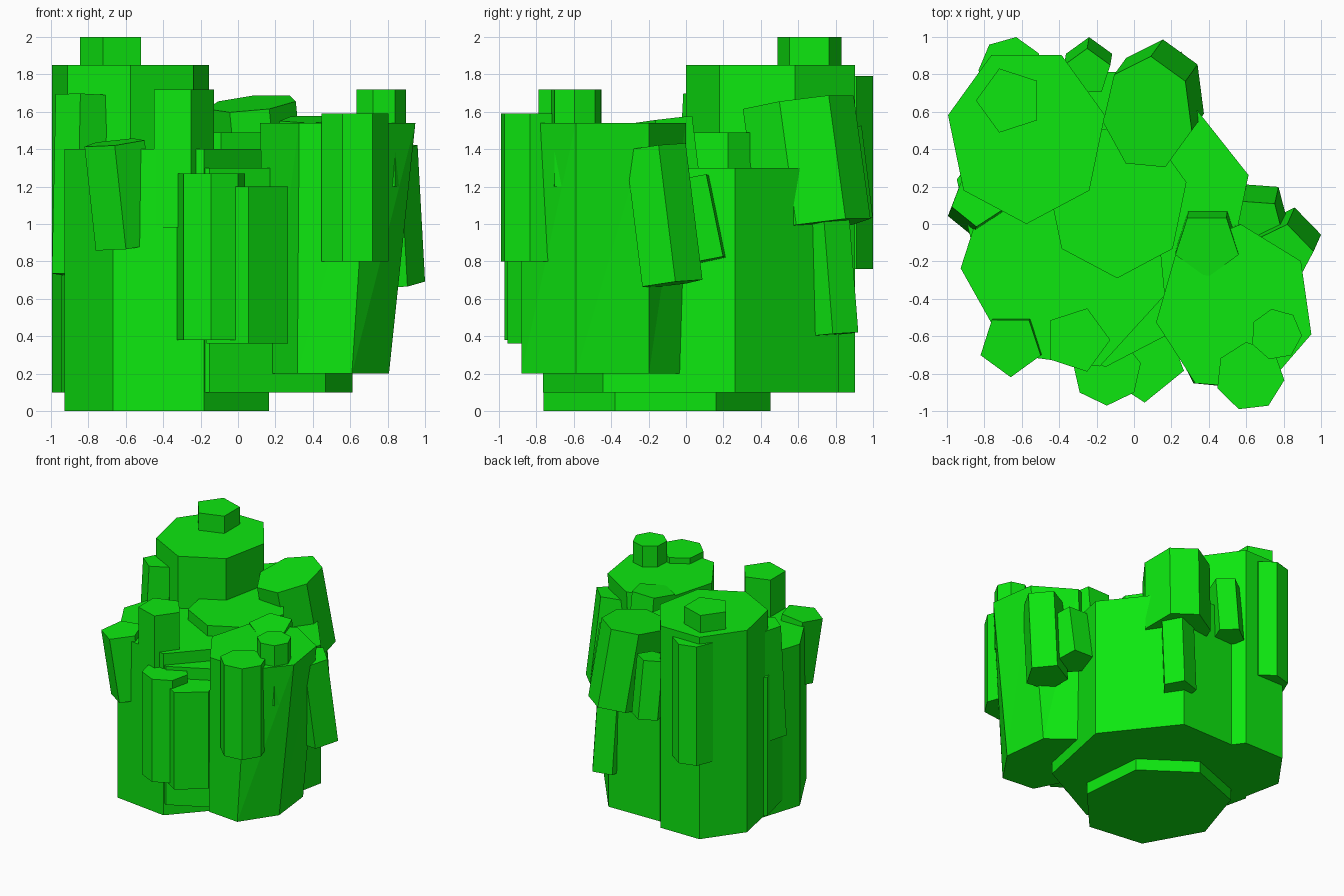
import bpy, bmesh
from math import radians, cos, sin
from mathutils import Vector

if "Cube" in bpy.data.objects:
    bpy.data.objects.remove(bpy.data.objects["Cube"])

green = bpy.data.materials.new("green")
green.diffuse_color = (0.004, 0.8, 0.005, 1)
green.use_nodes = True
green.node_tree.nodes["Principled BSDF"].inputs["Base Color"].default_value = green.diffuse_color


def prism(name, bottom, top, r, sides, rot, flare=None):
    """Faceted column from bottom to top centre; ends square to its axis unless flared."""
    bottom, top = Vector(bottom), Vector(top)
    rx, ry = r if isinstance(r, tuple) else (r, r)
    tilt = Vector((0, 0, 1)).rotation_difference(top - bottom)
    bm = bmesh.new()
    rings = []
    for centre, (ax, ay) in ((bottom, (rx, ry)), (top, flare or (rx, ry))):
        ring = []
        for i in range(sides):
            a = radians(rot + 360 * i / sides)
            p = Vector((ax * cos(a), ay * sin(a), 0))
            if not flare:
                p = tilt @ p
            ring.append(bm.verts.new(centre + p))
        rings.append(ring)
    lo, hi = rings
    bm.faces.new(lo[::-1])
    bm.faces.new(hi)
    for i in range(sides):
        j = (i + 1) % sides
        if flare:
            bm.faces.new((lo[i], lo[j], hi[j]))
            bm.faces.new((lo[i], hi[j], hi[i]))
        else:
            bm.faces.new((lo[i], lo[j], hi[j], hi[i]))
    mesh = bpy.data.meshes.new(name)
    bm.to_mesh(mesh)
    bm.free()
    mesh.materials.append(green)
    ob = bpy.data.objects.new(name, mesh)
    bpy.context.collection.objects.link(ob)


def upright(name, x, y, z0, z1, r, sides, rot):
    prism(name, (x, y, z0), (x, y, z1), r, sides, rot)


# Main seven-sided columns
upright("front_left_column", -0.366, -0.17, 0, 1.4, (0.564, 0.625), 7, -71)
upright("base_column", -0.165, 0.065, 0.1, 1.3, (0.80, 0.83), 7, 13.7)
upright("tall_back_column", -0.575, 0.476, 0.1, 1.85, (0.43, 0.476), 7, -90)
upright("middle_column", -0.09, 0.13, 0.4, 1.49, (0.38, 0.42), 7, -90)
prism("front_right_column", (0.485, -0.456, 0.2), (0.54, -0.456, 1.54),
      (0.337, 0.456), 7, -17, flare=(0.427, 0.456))
prism("leaning_back_column", (0.14, 0.68, 0.985), (0.075, 0.59, 1.645), (0.245, 0.31), 7, 86)

# Small upright crystals
upright("peak_crystal", -0.665, 0.66, 1.7, 2.0, 0.18, 5, 108)
upright("back_crystal", -0.66, 0.83, 0.76, 1.79, 0.172, 7, 80)
upright("front_crystal_tall", -0.305, -0.62, 0.98, 1.72, 0.178, 5, 72)
upright("front_crystal_mid", -0.145, -0.785, 0.38, 1.27, 0.186, 7, -90)
upright("front_crystal_low", 0.045, -0.725, 0.36, 1.2, 0.23, 5, -87)
upright("right_front_crystal", 0.62, -0.815, 0.8, 1.59, 0.185, 7, -109)
upright("right_top_crystal", 0.76, -0.59, 1.2, 1.72, 0.138, 7, 100)

# Small leaning crystals
prism("corner_crystal", (-0.60, -0.60, 0.88), (-0.66, -0.65, 1.435), 0.17, 5, -90)
prism("left_crystal", (-0.855, 0.08, 0.73), (-0.835, 0.13, 1.69), 0.145, 5, 195)
prism("right_crystal", (0.83, -0.08, 0.68), (0.79, -0.17, 1.41), 0.172, 5, 8)
prism("right_small_crystal", (0.68, 0.09, 0.8), (0.66, 0.0, 1.24), 0.145, 5, 50)
prism("centre_crystal", (0.40, -0.03, 0.9), (0.39, -0.11, 1.56), 0.178, 5, -90)
prism("back_low_crystal", (0.205, 0.79, 0.41), (0.19, 0.74, 1.05), 0.14, 5, 70)
prism("back_small_crystal", (-0.24, 0.87, 1.02), (-0.25, 0.81, 1.51), 0.13, 5, 90)
